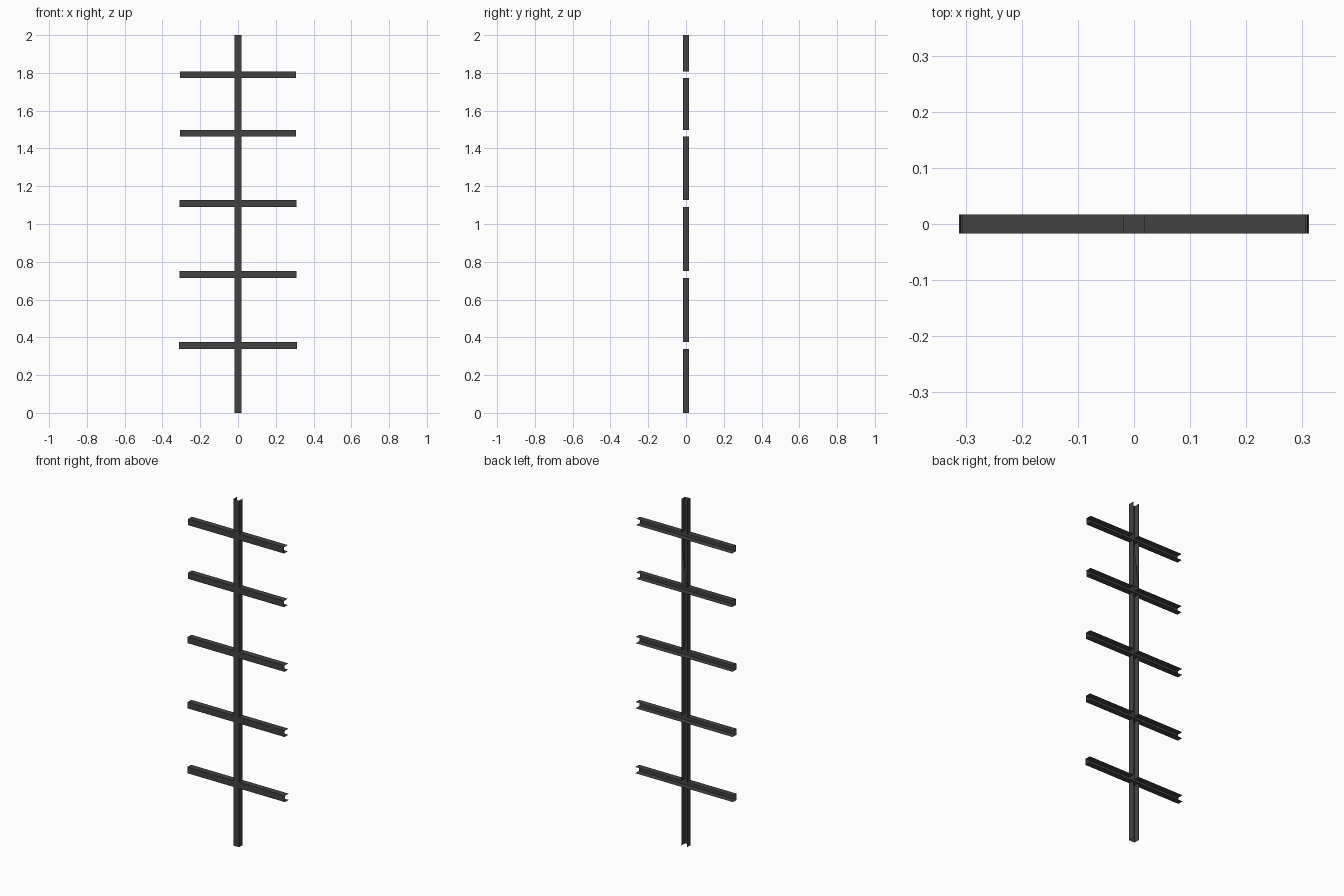
import bpy
import bmesh

if "Cube" in bpy.data.objects:
    bpy.data.objects.remove(bpy.data.objects["Cube"])

W = 0.018          # half width of the post and half height of the bars
D = 0.017          # half depth of the channel
# bar height above the ground, half length
BARS = [(0.357, 0.312), (0.732, 0.310), (1.108, 0.309), (1.480, 0.306), (1.790, 0.306)]

mat = bpy.data.materials.new("dark_metal")
mat.diffuse_color = (0.055, 0.055, 0.055, 1)
mat.use_nodes = True
mat.node_tree.nodes["Principled BSDF"].inputs["Base Color"].default_value = mat.diffuse_color


def make_object(name, polys):
    bm = bmesh.new()
    for pts in polys:
        bm.faces.new([bm.verts.new(p) for p in pts])
    bmesh.ops.remove_doubles(bm, verts=bm.verts, dist=1e-5)
    me = bpy.data.meshes.new(name)
    bm.to_mesh(me)
    bm.free()
    me.materials.append(mat)
    ob = bpy.data.objects.new(name, me)
    bpy.context.collection.objects.link(ob)


def front(x0, x1, z0, z1):
    return [(x0, -D, z0), (x1, -D, z0), (x1, -D, z1), (x0, -D, z1)]


def side(x, z0, z1):
    pts = [(x, -D, z0), (x, D, z0), (x, D, z1), (x, -D, z1)]
    return pts if x > 0 else pts[::-1]


def flat(x0, x1, z, up):
    pts = [(x0, -D, z), (x1, -D, z), (x1, D, z), (x0, D, z)]
    return pts if up else pts[::-1]


# Post: thin channel open at the back, side walls interrupted at each bar
levels = [0] + [v for z, _ in BARS for v in (z - W, z + W)] + [2]
post = [front(-W, W, a, b) for a, b in zip(levels, levels[1:])]
for a, b in zip(levels[::2], levels[1::2]):
    post += [side(-W, a, b), side(W, a, b)]
# small diagonal gusset on the back between the two upper bars
a, b = levels[8], levels[9]
post.append([(W, D, b), (W, D, a), (-W, D, a)])
make_object("post", post)

# Cross bars: thin channels open at the back and at both ends
for i, (z, h) in enumerate(BARS):
    polys = []
    for x0, x1 in ((-h, -W), (W, h)):
        polys += [front(x0, x1, z - W, z + W),
                  flat(x0, x1, z + W, True),
                  flat(x0, x1, z - W, False)]
    polys.append(flat(-W, W, z - W, False))   # floor under the crossing
    make_object(f"cross_bar_{i + 1}", polys)
